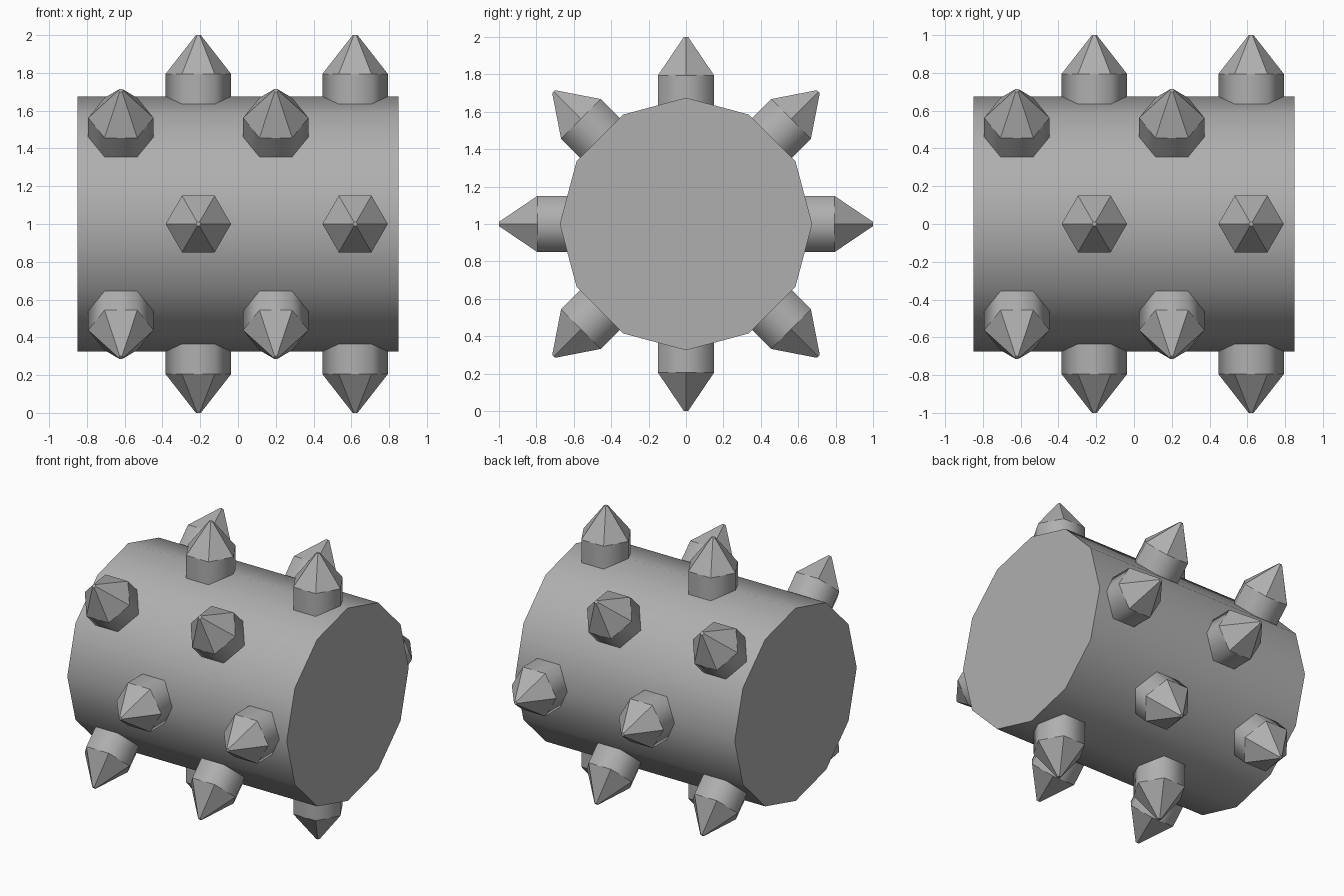
import bpy, bmesh, math
from mathutils import Matrix, Vector

if "Cube" in bpy.data.objects:
    bpy.data.objects.remove(bpy.data.objects["Cube"])

CENTRE = Vector((0, 0, 1))

# Darker grey shared by all parts
grey = bpy.data.materials.new("dark_grey")
grey.diffuse_color = (0.43, 0.43, 0.43, 1)
grey.use_nodes = True
grey.node_tree.nodes["Principled BSDF"].inputs["Base Color"].default_value = grey.diffuse_color


def lathe(name, profile, sides, matrix, smooth_band):
    """Stack rings of (radius, height) along local z; only one band is smooth."""
    bm = bmesh.new()
    rings = [[bm.verts.new((r * math.cos(2 * math.pi * i / sides),
                            r * math.sin(2 * math.pi * i / sides), h))
              for i in range(sides)] for r, h in profile]
    for band, (a, b) in enumerate(zip(rings, rings[1:])):
        for i in range(sides):
            j = (i + 1) % sides
            face = bm.faces.new((a[i], a[j], b[j], b[i]))
            face.smooth = band == smooth_band
    bm.faces.new(rings[0][::-1])
    bm.faces.new(rings[-1])
    # keep the ring edges crisp
    for e in bm.edges:
        if any(not f.smooth for f in e.link_faces):
            e.smooth = False
    mesh = bpy.data.meshes.new(name)
    bm.to_mesh(mesh)
    bm.free()
    mesh.materials.append(grey)
    obj = bpy.data.objects.new(name, mesh)
    obj.matrix_world = matrix
    bpy.context.collection.objects.link(obj)
    return obj


# Twelve-sided drum lying along x
lathe("drum", [(0.675, -0.85), (0.675, 0.85)], 12,
      Matrix.Translation(CENTRE) @ Matrix.Rotation(math.pi / 2, 4, 'Y'), 0)

# Eight rows of hexagonal studs, alternate rows staggered along x
stud_profile = [(0.173, 0.6), (0.173, 0.795), (0.013, 1.0)]
for row in range(8):
    turn = Matrix.Rotation(row * math.pi / 4, 4, 'X')
    for col, x in enumerate((-0.21, 0.62) if row % 2 == 0 else (-0.62, 0.20)):
        lathe(f"stud_{row}_{col}", stud_profile, 6,
              Matrix.Translation(CENTRE + Vector((x, 0, 0))) @ turn, 0)
